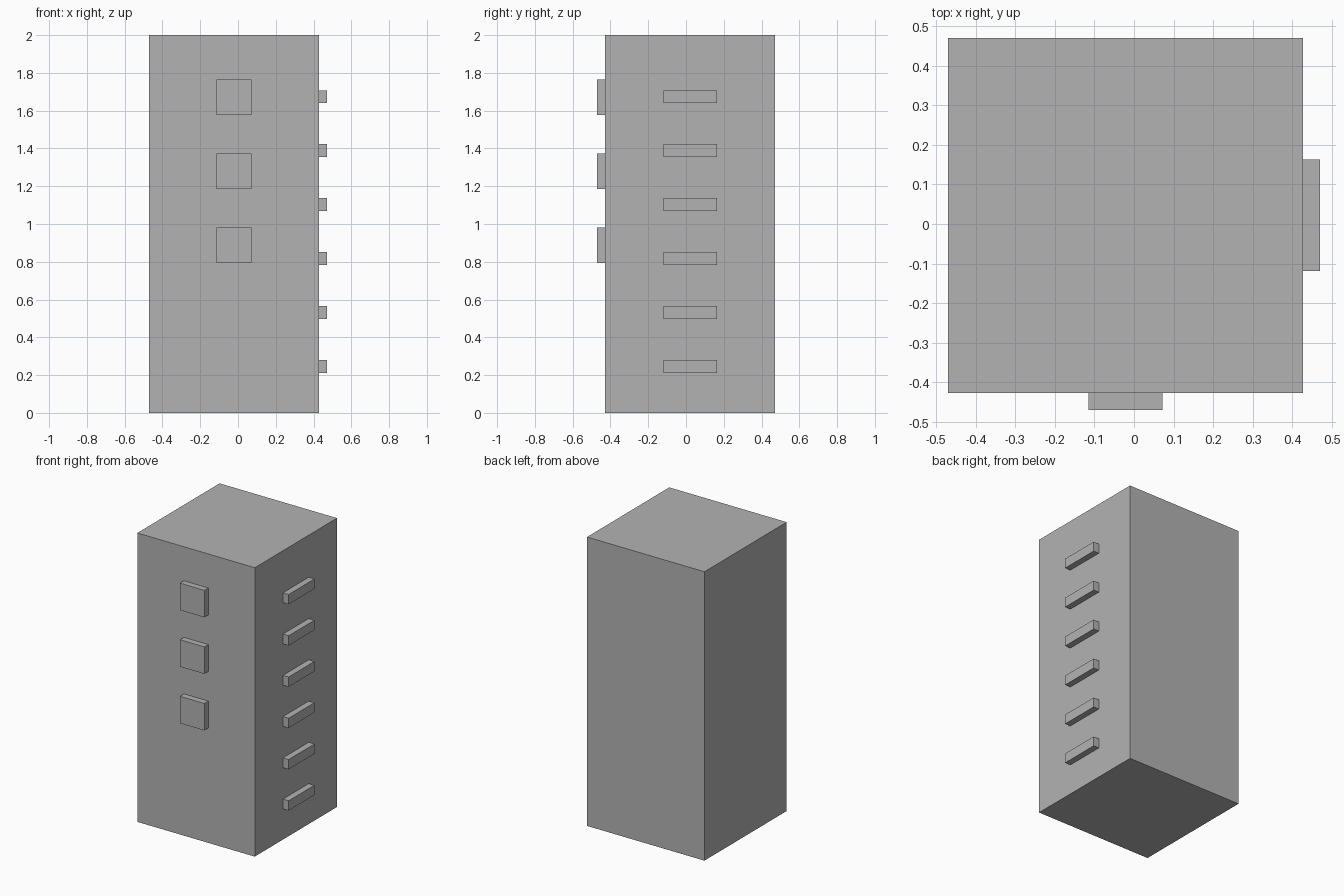
import bpy

cube = bpy.data.objects.get("Cube")
if cube:
    bpy.data.objects.remove(cube, do_unlink=True)

# One flat grey for every part
grey = bpy.data.materials.new("plain_grey")
grey.use_nodes = True
colour = (0.45, 0.45, 0.45, 1)
grey.diffuse_color = colour
grey.node_tree.nodes["Principled BSDF"].inputs["Base Color"].default_value = colour


def box(name, low, high):
    """Flat-faced box between two corners."""
    centre = [(a + b) / 2 for a, b in zip(low, high)]
    bpy.ops.mesh.primitive_cube_add(size=1, location=centre)
    obj = bpy.context.object
    obj.name = name
    for v in obj.data.vertices:
        v.co = [c * (b - a) for c, a, b in zip(v.co, low, high)]
    obj.data.materials.append(grey)
    return obj


OUTER = 0.471   # tips of the raised parts and the plain back and right walls
WALL = 0.428    # front and left walls
SINK = 0.005    # raised parts sit slightly into the wall

# Tower body
box("tower_body", (-OUTER, -WALL, 0), (WALL, OUTER, 2))

# Square windows down the front
for i in range(3):
    z = 1.671 - i * 0.3915
    box(f"front_window_{i + 1}",
        (-0.115, -OUTER, z - 0.0935), (0.072, -WALL + SINK, z + 0.0935))

# Narrow ledges down the side
for i in range(6):
    z = 1.674 - i * 0.2856
    box(f"side_ledge_{i + 1}",
        (WALL - SINK, -0.119, z - 0.034), (OUTER, 0.163, z + 0.034))
